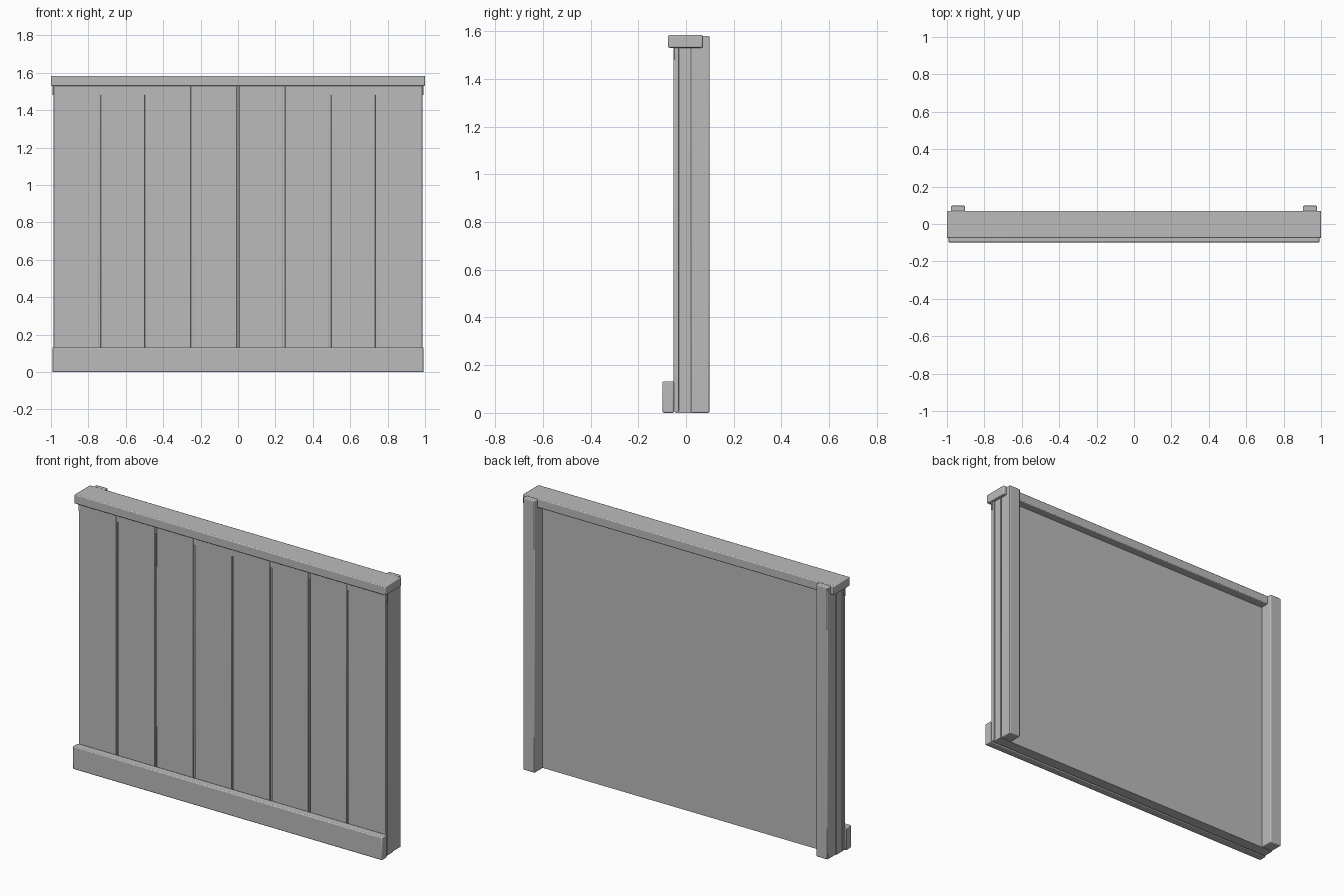
import bpy

cube = bpy.data.objects.get("Cube")
if cube:
    bpy.data.objects.remove(cube, do_unlink=True)

# Single painted finish
grey = bpy.data.materials.new("plain_grey")
grey.use_nodes = True
colour = (0.5, 0.5, 0.5, 1)
grey.diffuse_color = colour
grey.node_tree.nodes["Principled BSDF"].inputs["Base Color"].default_value = colour


def board(name, low, high, bevel=0.005):
    """Box between two corners with softened edges."""
    bpy.ops.mesh.primitive_cube_add(
        size=1, location=[(a + b) / 2 for a, b in zip(low, high)])
    ob = bpy.context.object
    ob.name = name
    ob.scale = [b - a for a, b in zip(low, high)]
    bpy.ops.object.transform_apply(location=False, rotation=False, scale=True)
    ob.data.materials.append(grey)
    if bevel:
        mod = ob.modifiers.new("Soft edges", 'BEVEL')
        mod.width = bevel
        mod.segments = 2
        bpy.ops.object.shade_smooth_by_angle()
    return ob


# Backing sheet behind the planks
board("backing_sheet", (-0.98, -0.043, 0), (0.98, 0.02, 1.55), 0)

# Vertical planks with narrow gaps
planks, half_width, gap = 8, 0.986, 0.011
pitch = 2 * half_width / planks
for i in range(planks):
    x = -half_width + i * pitch
    left = x + (gap / 2 if i else 0)
    right = x + pitch - (gap / 2 if i < planks - 1 else 0)
    board(f"plank_{i + 1}", (left, -0.052, 0.005), (right, -0.03, 1.55), 0.003)

# Nailing strip, showing only at the ends under the cap
board("nailing_strip", (-0.992, -0.05, 1.48), (0.992, -0.041, 1.535), 0.002)

# Cap rail and skirting board
board("cap_rail", (-1, -0.075, 1.53), (1, 0.07, 1.583))
board("skirting_board", (-0.993, -0.098, 0), (0.993, -0.051, 0.132))

# Rear posts
for side, name in ((-1, "right_post"), (1, "left_post")):
    x = side * 0.941
    board(name, (x - 0.037, 0.02, 0), (x + 0.037, 0.098, 1.58))
